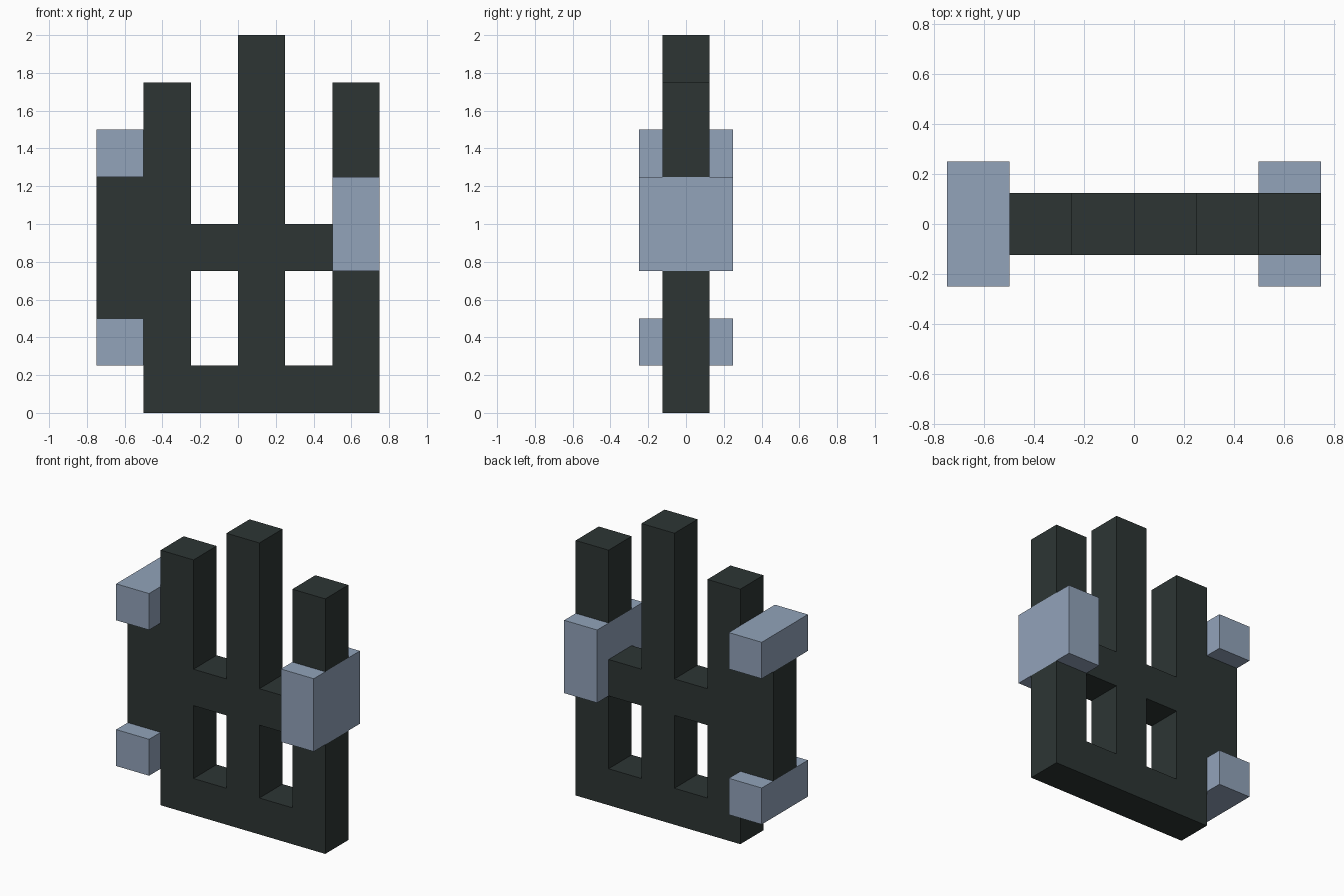
import bpy, bmesh

if "Cube" in bpy.data.objects:
    bpy.data.objects.remove(bpy.data.objects["Cube"])

U = 0.25  # one block of the grid


def material(name, rgb):
    m = bpy.data.materials.new(name)
    m.diffuse_color = (*rgb, 1.0)
    m.use_nodes = True
    m.node_tree.nodes["Principled BSDF"].inputs["Base Color"].default_value = m.diffuse_color
    return m


dark = material("dark charcoal", (0.026, 0.036, 0.034))
light = material("pale steel blue", (0.287, 0.366, 0.491))


def add_object(name, bm, mat):
    me = bpy.data.meshes.new(name)
    bm.to_mesh(me)
    bm.free()
    me.materials.append(mat)
    ob = bpy.data.objects.new(name, me)
    bpy.context.collection.objects.link(ob)
    return ob


def box(name, lo, hi, mat):
    bm = bmesh.new()
    bmesh.ops.create_cube(bm, size=1)
    for v in bm.verts:
        v.co = [a + (c + 0.5) * (b - a) for a, b, c in zip(lo, hi, v.co)]
    return add_object(name, bm, mat)


# Dark frame: front silhouette on the block grid, top row first
rows = [
    "...#..",
    ".#.#.#",
    ".#.#.#",
    "##.#..",
    "#####.",
    "##.#.#",
    ".#.#.#",
    ".#####",
]
bm = bmesh.new()
for r, row in enumerate(rows):
    z = (len(rows) - 1 - r) * U
    for c, cell in enumerate(row):
        if cell == "#":
            x = -0.75 + c * U
            bm.faces.new([bm.verts.new((px, 0, pz)) for px, pz in
                          ((x, z), (x + U, z), (x + U, z + U), (x, z + U))])
bmesh.ops.remove_doubles(bm, verts=bm.verts[:], dist=0.001)
frame = add_object("frame", bm, dark)
solid = frame.modifiers.new("thickness", "SOLIDIFY")
solid.thickness = U
solid.offset = 0

# Pale blocks: two bars on the left, a taller clamp on the right post
for name, z in (("lower_left_bar", 0.25), ("upper_left_bar", 1.25)):
    box(name, (-0.75, -0.25, z), (-0.5, 0.25, z + U), light)
box("right_clamp", (0.5, -0.25, 0.75), (0.75, 0.25, 1.25), light)
